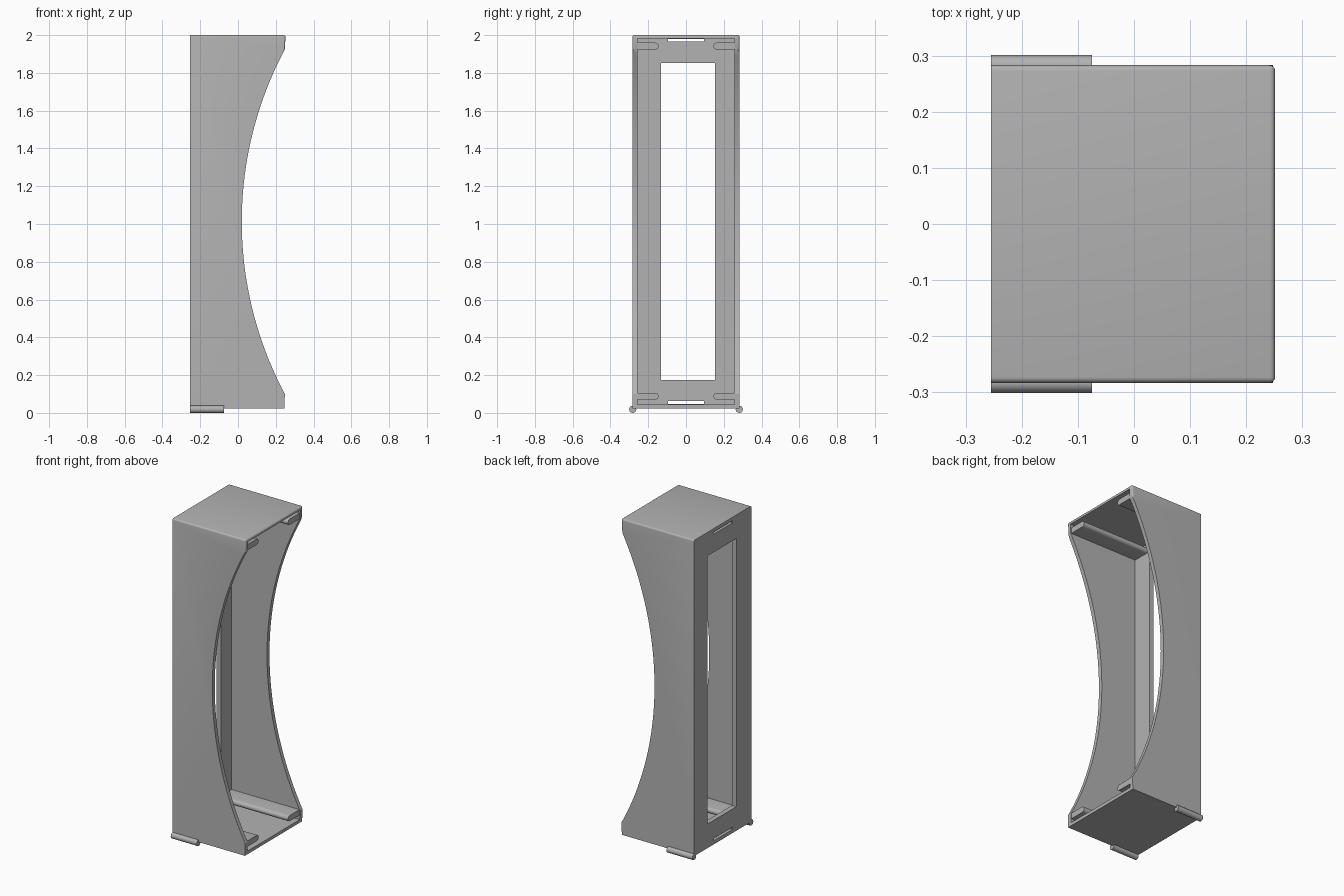
import bpy, bmesh, math
from mathutils import Vector, Matrix

cube = bpy.data.objects.get("Cube")
if cube:
    bpy.data.objects.remove(cube, do_unlink=True)

grey = bpy.data.materials.new("plain grey")
grey.use_nodes = True
COLOUR = (0.45, 0.45, 0.45, 1)
grey.diffuse_color = COLOUR
grey.node_tree.nodes["Principled BSDF"].inputs["Base Color"].default_value = COLOUR

BACK, FRONT, HALF = -0.255, 0.252, 0.283
BOTTOM, TOP, WALL = 0.024, 2.0, 0.025


def make(name, bm):
    bmesh.ops.recalc_face_normals(bm, faces=bm.faces[:])
    mesh = bpy.data.meshes.new(name)
    bm.to_mesh(mesh)
    bm.free()
    mesh.materials.append(grey)
    ob = bpy.data.objects.new(name, mesh)
    bpy.context.collection.objects.link(ob)
    return ob


def prism(points, offset):
    """Extrude a flat polygon along an offset."""
    bm = bmesh.new()
    face = bm.faces.new([bm.verts.new(p) for p in points])
    ext = bmesh.ops.extrude_face_region(bm, geom=[face])
    moved = [v for v in ext["geom"] if isinstance(v, bmesh.types.BMVert)]
    bmesh.ops.translate(bm, verts=moved, vec=offset)
    bmesh.ops.recalc_face_normals(bm, faces=bm.faces[:])
    return bm


def box(name, x0, x1, y0, y1, z0, z1):
    pts = [(x0, y0, z0), (x1, y0, z0), (x1, y1, z0), (x0, y1, z0)]
    return make(name, prism(pts, (0, 0, z1 - z0)))


def activate(ob):
    bpy.ops.object.select_all(action="DESELECT")
    ob.select_set(True)
    bpy.context.view_layer.objects.active = ob


# Body: side profile with a concave circular front
radius, mid_z, half_arc = 1.938, 1.0125, math.asin(0.912 / 1.938)
profile = [(BACK, TOP), (BACK, BOTTOM), (FRONT - 0.006, BOTTOM)]
steps = 48
for i in range(steps + 1):
    a = half_arc * (2 * i / steps - 1)
    profile.append((0.02 + radius * (1 - math.cos(a)), mid_z + radius * math.sin(a)))
profile.append((FRONT, TOP))
bm = prism([(x, -HALF, z) for x, z in profile], (0, 2 * HALF, 0))


# Round the roof edges and the front corners of the upper lip
def is_rounded(edge):
    a, b = (v.co for v in edge.verts)
    roof = min(a.z, b.z) > TOP - 0.01 and max(a.x, b.x) > 0
    lip = min(a.z, b.z) > 1.9 and min(a.x, b.x) > 0.24 and abs(a.y - b.y) < 0.01
    return roof or lip


bmesh.ops.bevel(bm, geom=[e for e in bm.edges if is_rounded(e)], offset=0.01,
                segments=4, profile=0.5, affect="EDGES")
body = make("shell_body", bm)

# Hollow, rear window and the two rear slots
cutters = [
    box("cavity_cutter", BACK + 0.03, 0.5, -HALF + WALL, HALF - WALL, 0.044, 1.981),
    box("window_cutter", -0.4, -0.1, -0.133, 0.153, 0.175, 1.852),
    box("upper_slot_cutter", -0.4, -0.1, -0.095, 0.094, 1.965, 1.979),
    box("lower_slot_cutter", -0.4, -0.1, -0.095, 0.094, 0.047, 0.062),
]
activate(body)
for cutter in cutters:
    cutter.hide_render = True
    mod = body.modifiers.new("cut", "BOOLEAN")
    mod.operation, mod.solver, mod.object = "DIFFERENCE", "EXACT", cutter
    bpy.ops.object.modifier_apply(modifier=mod.name)
    bpy.data.objects.remove(cutter, do_unlink=True)
bpy.ops.object.shade_smooth_by_angle(angle=math.radians(25))


# Guide rails with a rounded inner edge, running the depth of the body
def rail(name, side, z):
    r, inner, outer = 0.018, 0.145, HALF - WALL + 0.005
    pts = [(BACK + 0.02, side * outer, z - r), (BACK + 0.02, side * outer, z + r)]
    for i in range(9):
        a = math.pi / 2 + math.pi * i / 8
        pts.append((BACK + 0.02, side * (inner + r + r * math.cos(a)), z + r * math.sin(a)))
    ob = make(name, prism(pts, (FRONT - 0.008 - BACK - 0.02, 0, 0)))
    activate(ob)
    bpy.ops.object.shade_smooth_by_angle(angle=math.radians(30))


# Round hinge pins along the lower rear corners
def pin(name, side):
    r, length = 0.019, 0.18
    bm = bmesh.new()
    place = (Matrix.Translation(Vector((BACK + length / 2, side * 0.282, r)))
             @ Matrix.Rotation(math.pi / 2, 4, "Y"))
    bmesh.ops.create_cone(bm, cap_ends=True, segments=24, radius1=r, radius2=r,
                          depth=length, matrix=place)
    ob = make(name, bm)
    activate(ob)
    bpy.ops.object.shade_smooth_by_angle(angle=math.radians(30))


for side, label in ((1, "back"), (-1, "front")):
    rail("upper_rail_" + label, side, 1.942)
    rail("lower_rail_" + label, side, 0.088)
    pin("hinge_pin_" + label, side)
